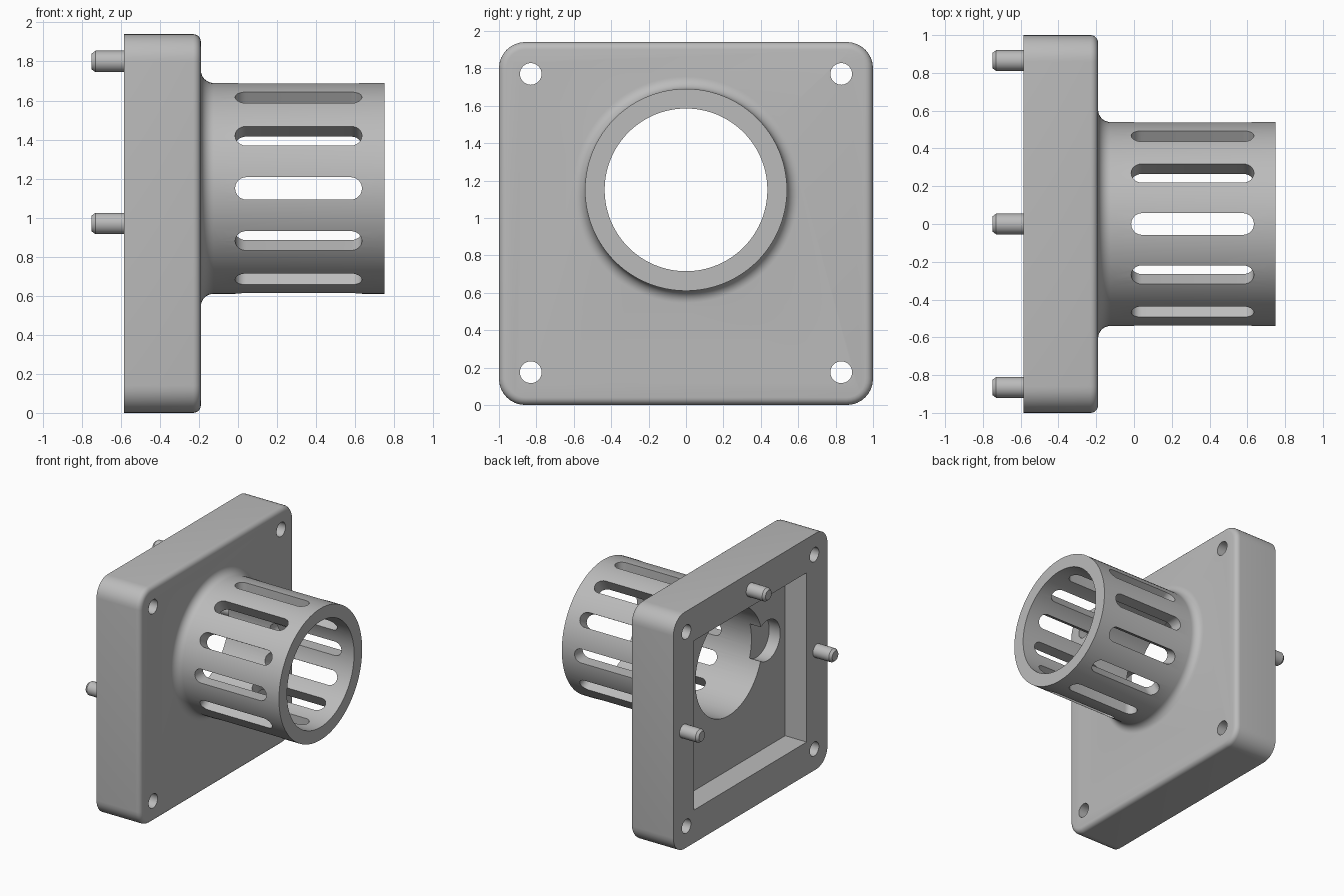
import bpy
import bmesh
from math import sin, cos, pi, radians
from mathutils import Vector

if "Cube" in bpy.data.objects:
    bpy.data.objects.remove(bpy.data.objects["Cube"])

GREY = (0.5, 0.5, 0.5, 1)
grey = bpy.data.materials.new("grey plastic")
grey.use_nodes = True
grey.diffuse_color = GREY
grey.node_tree.nodes["Principled BSDF"].inputs["Base Color"].default_value = GREY

# Main dimensions: the plate is normal to x, the tube runs along x
BACK, FACE, TIP = -0.585, -0.19, 0.75
FLOOR = -0.39
HEIGHT = 1.94
AXIS_Z = 1.15
OUTER, INNER = 0.54, 0.435


def make(name, bm):
    bmesh.ops.recalc_face_normals(bm, faces=bm.faces)
    mesh = bpy.data.meshes.new(name)
    bm.to_mesh(mesh)
    bm.free()
    mesh.materials.append(grey)
    obj = bpy.data.objects.new(name, mesh)
    bpy.context.collection.objects.link(obj)
    return obj


def prism(bm, points, direction):
    """Extrude a closed outline along a direction."""
    face = bm.faces.new([bm.verts.new(p) for p in points])
    out = bmesh.ops.extrude_face_region(bm, geom=[face], use_keep_orig=True)
    moved = [v for v in out["geom"] if isinstance(v, bmesh.types.BMVert)]
    bmesh.ops.translate(bm, verts=moved, vec=direction)


def lathe(bm, profile, y, z, sides):
    """Closed solid around an x-parallel axis from (x, radius) pairs."""
    rings = [[bm.verts.new((x, y + r * cos(2 * pi * i / sides), z + r * sin(2 * pi * i / sides)))
              for i in range(sides)] for x, r in profile]
    for a, b in zip(rings, rings[1:]):
        for i in range(sides):
            j = (i + 1) % sides
            bm.faces.new((a[i], a[j], b[j], b[i]))
    bm.faces.new(rings[0])
    bm.faces.new(rings[-1])


def rod(bm, x0, x1, r, y, z, sides=32):
    lathe(bm, [(x0, r), (x1, r)], y, z, sides)


def combine(target, other, operation):
    mod = target.modifiers.new("combine", "BOOLEAN")
    mod.operation = operation
    mod.solver = "EXACT"
    mod.object = other
    bpy.context.view_layer.objects.active = target
    bpy.ops.object.modifier_apply(modifier=mod.name)
    bpy.data.objects.remove(other)


def smooth(obj):
    bpy.ops.object.select_all(action="DESELECT")
    obj.select_set(True)
    bpy.context.view_layer.objects.active = obj
    bpy.ops.object.shade_smooth_by_angle(angle=radians(32))


# Plate with rounded corners and a softened front rim
corner = 0.14
outline = []
for quarter, (sy, sz) in enumerate([(1, 1), (-1, 1), (-1, -1), (1, -1)]):
    for i in range(9):
        a = (quarter + i / 8) * pi / 2
        outline.append((BACK, sy * (1 - corner) + corner * cos(a),
                        HEIGHT / 2 + sz * (HEIGHT / 2 - corner) + corner * sin(a)))
bm = bmesh.new()
prism(bm, outline, Vector((FACE - BACK, 0, 0)))
rim = [e for e in bm.edges if all(v.co.x > FACE - 0.01 for v in e.verts)]
bmesh.ops.bevel(bm, geom=rim, offset=0.04, segments=5, profile=0.5, affect="EDGES")
housing = make("housing", bm)

# Tube with a filleted root
fillet = 0.065
profile = [(FACE - 0.1, OUTER + fillet)]
for i in range(9):
    a = i / 8 * pi / 2
    profile.append((FACE + fillet * (1 - cos(a)), OUTER + fillet * (1 - sin(a))))
profile.append((TIP, OUTER))
bm = bmesh.new()
lathe(bm, profile, 0, AXIS_Z, 96)
combine(housing, make("tube", bm), "UNION")

# Through bore
bm = bmesh.new()
rod(bm, BACK - 0.1, TIP + 0.1, INNER, 0, AXIS_Z, 96)
combine(housing, make("bore_cutter", bm), "DIFFERENCE")

# Rectangular pocket in the back
bm = bmesh.new()
prism(bm, [(BACK - 0.1, y, z) for y, z in [(-0.73, 0.27), (0.73, 0.27), (0.73, 1.66), (-0.73, 1.66)]],
      Vector((FLOOR - BACK + 0.1, 0, 0)))
combine(housing, make("pocket_cutter", bm), "DIFFERENCE")

# Blind round notch beside the bore
bm = bmesh.new()
rod(bm, FLOOR - 0.1, FLOOR + 0.1, 0.165, -0.5, AXIS_Z - 0.01, 48)
combine(housing, make("notch_cutter", bm), "DIFFERENCE")

# Corner screw holes
bm = bmesh.new()
for y in (-0.83, 0.83):
    for z in (0.175, 1.77):
        rod(bm, BACK - 0.1, FACE + 0.1, 0.058, y, z)
combine(housing, make("screw_hole_cutter", bm), "DIFFERENCE")

# Twelve round-ended slots around the tube
bm = bmesh.new()
half, start, end = 0.0575, -0.015, 0.635
for k in range(12):
    a = k * pi / 6
    radial = Vector((0, cos(a), sin(a)))
    across = Vector((0, -sin(a), cos(a)))
    points = []
    for centre, turn in ((end - half, -pi / 2), (start + half, pi / 2)):
        for i in range(13):
            t = turn + pi * i / 12
            points.append(Vector((centre + half * cos(t), 0, AXIS_Z)) + across * half * sin(t) + radial * 0.38)
    prism(bm, points, radial * 0.25)
combine(housing, make("slot_cutter", bm), "DIFFERENCE")
smooth(housing)

# Locating pins with chamfered tips
for name, y, z in (("top_pin", 0, 1.8), ("left_pin", -0.865, 0.97), ("right_pin", 0.865, 0.97)):
    bm = bmesh.new()
    lathe(bm, [(-0.75, 0.04), (-0.73, 0.055), (BACK + 0.02, 0.055)], y, z, 32)
    smooth(make(name, bm))
